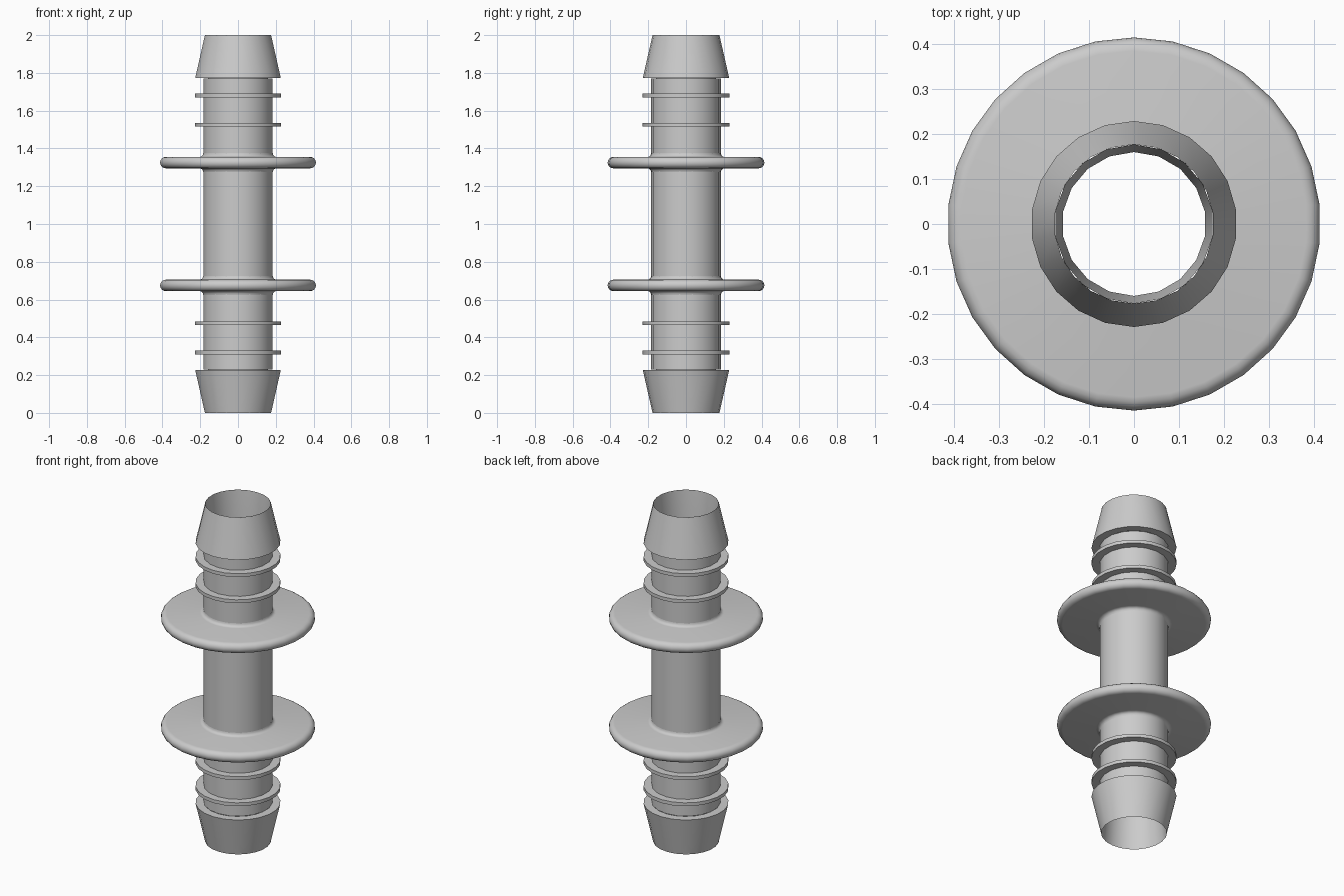
import bpy, math

if "Cube" in bpy.data.objects:
    bpy.data.objects.remove(bpy.data.objects["Cube"])

MID = 1.0  # the fitting is symmetric about this height


def lathe(name, profile, sides, closed=True, mirror=True):
    """Spin an (r, z) profile, listed anticlockwise, around z; mirror about mid height."""
    n = len(profile)
    verts, faces = [], []
    for i in range(sides):
        a = math.pi / 2 + math.tau * i / sides
        verts += [(r * math.cos(a), r * math.sin(a), z - MID) for r, z in profile]
    for i in range(sides):
        a, b = i * n, (i + 1) % sides * n
        for j in range(n if closed else n - 1):
            k = (j + 1) % n
            faces.append((a + j, b + j, b + k, a + k))
    mesh = bpy.data.meshes.new(name)
    mesh.from_pydata(verts, [], faces)
    ob = bpy.data.objects.new(name, mesh)
    bpy.context.collection.objects.link(ob)
    ob.location.z = MID
    bpy.ops.object.select_all(action='DESELECT')
    ob.select_set(True)
    bpy.context.view_layer.objects.active = ob
    bpy.ops.object.shade_smooth_by_angle(angle=math.radians(32))
    if mirror:
        m = ob.modifiers.new("Mirror", 'MIRROR')
        m.use_axis = (False, False, True)
        m.use_mirror_merge = False
    return ob


def arc(cr, cz, rad, start, end, steps):
    return [(cr + rad * math.cos(math.radians(start + (end - start) * i / steps)),
             cz + rad * math.sin(math.radians(start + (end - start) * i / steps)))
            for i in range(steps + 1)]


TUBE = 0.185

# Central tube outer wall
lathe("tube", [(TUBE, 0.23), (TUBE, 1.77)], 18, closed=False, mirror=False)

# Bore, flaring to a thin edge at both ends
lathe("bore", [(0.177, 2), (0.16, 1.77), (0.16, 0.23), (0.177, 0)], 18,
      closed=False, mirror=False)

# Tapered barbs at the two ends
lathe("end_barb", [(0.177, 0), (0.229, 0.228), (TUBE - 0.003, 0.228)], 22, closed=False)

# Thin grip rings
for i, z in enumerate((0.32, 0.475)):
    lathe(f"grip_ring_{i + 1}", [(TUBE - 0.003, z - 0.01), (0.229, z - 0.01),
                                 (0.229, z + 0.01), (TUBE - 0.003, z + 0.01)],
          22, closed=False)

# Large rounded flanges with a fillet into the tube
fz, half, fillet = 0.675, 0.03, 0.02
r0 = TUBE + fillet
profile = (arc(r0, fz - half - fillet, fillet, 180, 90, 4)
           + arc(0.415 - half, fz, half, -90, 90, 8)
           + arc(r0, fz + half + fillet, fillet, 270, 180, 4))
lathe("flange", profile, 30, closed=False)
